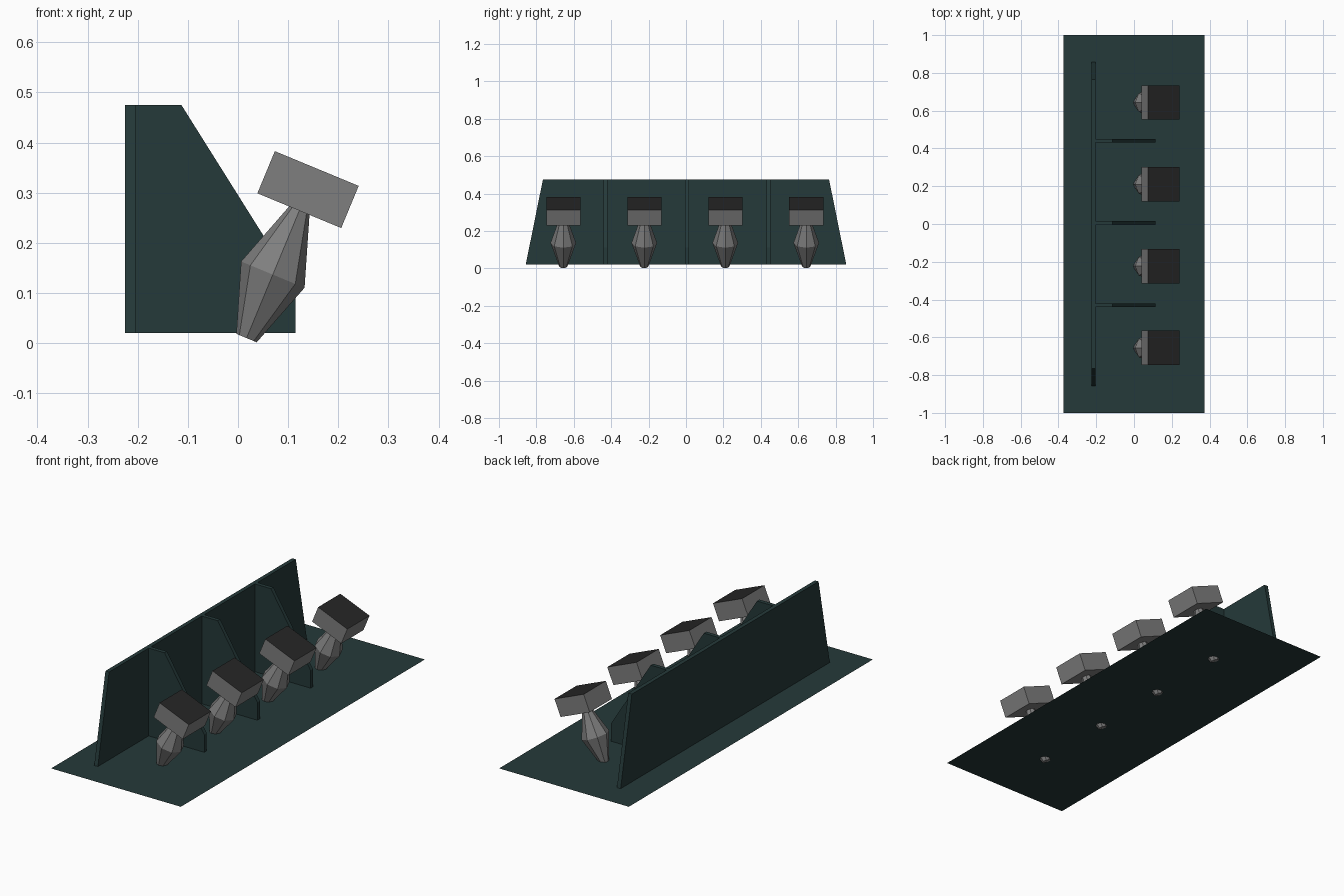
import bpy
import bmesh
from math import radians
from mathutils import Matrix, Vector

default = bpy.data.objects.get("Cube")
if default:
    bpy.data.objects.remove(default, do_unlink=True)


def material(name, r, g, b):
    mat = bpy.data.materials.new(name)
    mat.use_nodes = True
    mat.diffuse_color = (r, g, b, 1)
    mat.node_tree.nodes["Principled BSDF"].inputs["Base Color"].default_value = (r, g, b, 1)
    return mat


TEAL = material("dark teal", 0.018, 0.041, 0.041)
GREY = material("mid grey", 0.21, 0.21, 0.21)
BLACK = material("near black", 0.019, 0.019, 0.019)


def finish(name, bm, *mats):
    bmesh.ops.recalc_face_normals(bm, faces=bm.faces)
    mesh = bpy.data.meshes.new(name)
    bm.to_mesh(mesh)
    bm.free()
    for mat in mats:
        mesh.materials.append(mat)
    obj = bpy.data.objects.new(name, mesh)
    bpy.context.collection.objects.link(obj)
    return obj


def slab(name, outline, offset):
    """Extrude a flat outline along an offset vector."""
    bm = bmesh.new()
    face = bm.faces.new([bm.verts.new(p) for p in outline])
    new = bmesh.ops.extrude_face_region(bm, geom=[face], use_keep_orig=True)["geom"]
    verts = [v for v in new if isinstance(v, bmesh.types.BMVert)]
    bmesh.ops.translate(bm, verts=verts, vec=offset)
    return finish(name, bm, TEAL)


FLOOR, TOP = 0.02, 0.475

# Base sheet
bm = bmesh.new()
bmesh.ops.create_grid(bm, x_segments=1, y_segments=1, size=1,
                      matrix=Matrix.Translation((0, 0, FLOOR)) @ Matrix.Diagonal((0.372, 1, 1, 1)))
finish("base_sheet", bm, TEAL)

# Tapered back wall
slab("back_wall", [(-0.225, y, z) for y, z in
                   ((-0.857, FLOOR), (0.857, FLOOR), (0.765, TOP), (-0.765, TOP))], (0.021, 0, 0))

# Divider fins standing against the wall
profile = [(-0.204, FLOOR), (0.115, FLOOR), (0.115, 0.112), (-0.113, TOP), (-0.204, TOP)]
for i in range(3):
    y = 0.005 + 0.4355 * (i - 1)
    slab(f"divider_{i + 1}", [(x, y - 0.01, z) for x, z in profile], (0, 0.02, 0))

# Leaning pegs: an eight-sided double cone carrying a block with a dark top
TILT = radians(22.5)
for i in range(4):
    y = -0.656 + 0.433 * i
    lean = Matrix.Translation((0.017, y, 0.01)) @ Matrix.Rotation(TILT, 4, "Y")

    bm = bmesh.new()
    rings = []
    for height, radius in ((0, 0.022), (0.137, 0.0685), (0.275, 0.022)):
        ring = [bm.verts.new(Matrix.Rotation(radians(45 * k), 3, "Z") @ Vector((radius, 0, height)))
                for k in range(8)]
        rings.append(ring)
    for low, high in zip(rings, rings[1:]):
        for k in range(8):
            n = (k + 1) % 8
            bm.faces.new((low[k], low[n], high[n], high[k]))
    bm.faces.new(rings[0])
    bm.faces.new(rings[-1])
    finish(f"peg_{i + 1}", bm, GREY).matrix_world = lean

    bm = bmesh.new()
    bmesh.ops.create_cube(bm, size=1, matrix=Matrix.Translation((0, 0, 0.3205))
                          @ Matrix.Diagonal((0.181, 0.182, 0.091, 1)))
    bm.normal_update()
    for face in bm.faces:
        face.material_index = int(face.normal.z > 0.9)
    finish(f"peg_block_{i + 1}", bm, GREY, BLACK).matrix_world = lean
